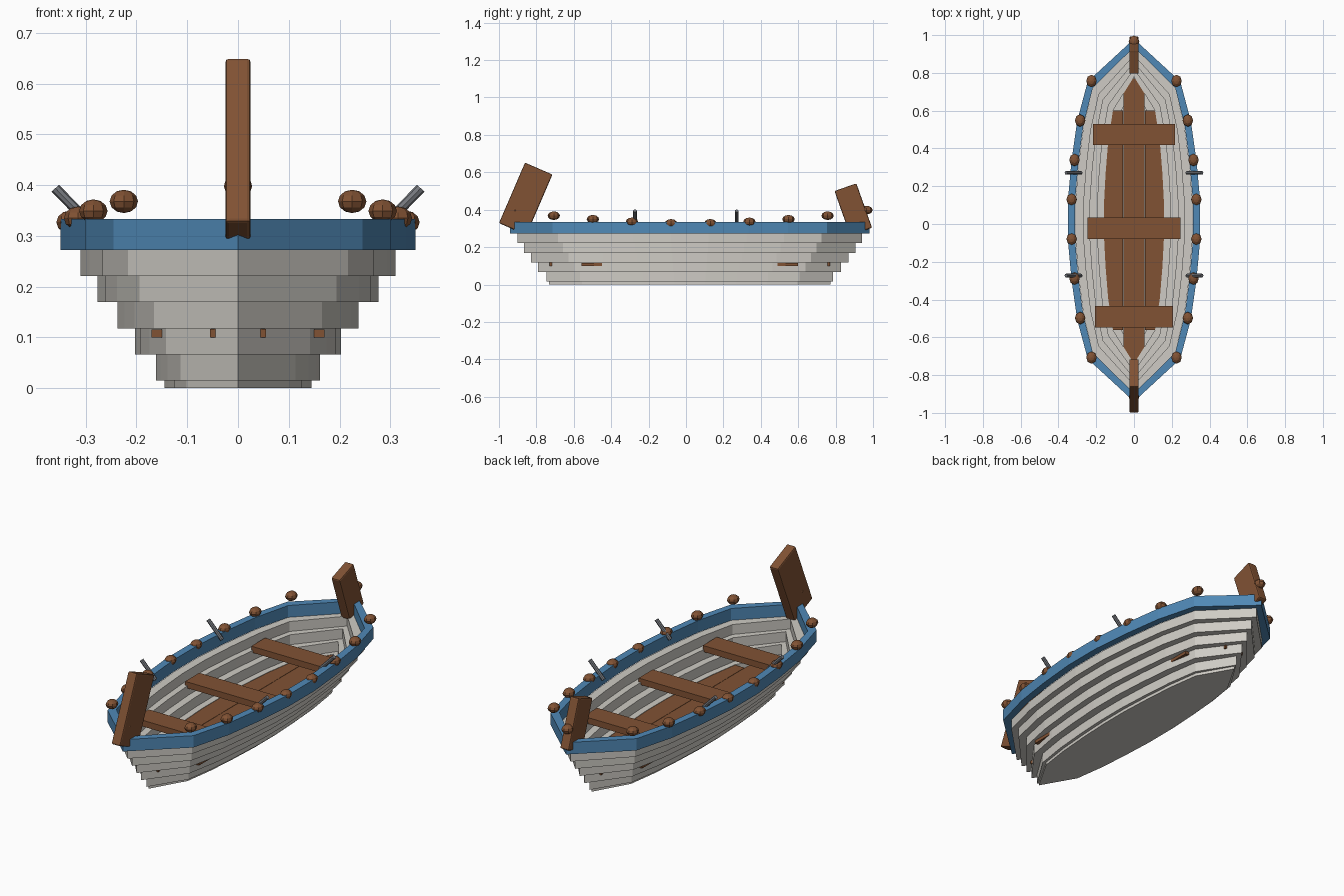
import bpy, bmesh, math
from mathutils import Matrix, Vector

if "Cube" in bpy.data.objects:
    bpy.data.objects.remove(bpy.data.objects["Cube"])


def material(name, rgb):
    m = bpy.data.materials.new(name)
    m.diffuse_color = (*rgb, 1)
    m.use_nodes = True
    m.node_tree.nodes["Principled BSDF"].inputs["Base Color"].default_value = m.diffuse_color
    return m


HULL = material("weathered white", (0.62, 0.60, 0.555))
BLUE = material("rim blue", (0.08, 0.25, 0.47))
WOOD = material("brown wood", (0.22, 0.085, 0.034))
METAL = material("grey metal", (0.18, 0.19, 0.21))

MID = 0.02  # the hull centre is slightly behind the origin


def finish(name, bm, mat):
    bmesh.ops.recalc_face_normals(bm, faces=bm.faces)
    me = bpy.data.meshes.new(name)
    bm.to_mesh(me)
    bm.free()
    me.materials.append(mat)
    ob = bpy.data.objects.new(name, me)
    bpy.context.collection.objects.link(ob)
    return ob


# Half outline of the boat seen from above, as fractions of half width / length
HALF = [(0, 1), (0.70, 0.765), (0.86, 0.547), (0.945, 0.328), (1, 0.109)]
RIGHT = HALF + [(x, -y) for x, y in reversed(HALF)]
OUTLINE = RIGHT + [(-x, y) for x, y in reversed(RIGHT[1:-1])]


def loop(bm, w, l, z):
    return [bm.verts.new((x * w, MID + y * l, z)) for x, y in OUTLINE]


def ring(name, w, l, z0, z1, t, mat):
    bm = bmesh.new()
    loops = [loop(bm, w, l, z0), loop(bm, w, l, z1),
             loop(bm, w - t, l - t * 1.15, z1), loop(bm, w - t, l - t * 1.15, z0)]
    n = len(OUTLINE)
    for a, b in zip(loops, loops[1:] + loops[:1]):
        for i in range(n):
            j = (i + 1) % n
            bm.faces.new((a[i], a[j], b[j], b[i]))
    return finish(name, bm, mat)


def box(name, lo, hi, mat, bevel=0.0):
    lo, hi = Vector(lo), Vector(hi)
    bm = bmesh.new()
    bmesh.ops.create_cube(bm, size=1)
    for v in bm.verts:
        v.co = Vector([c * s for c, s in zip(v.co, hi - lo)]) + (lo + hi) / 2
    ob = finish(name, bm, mat)
    if bevel:
        mod = ob.modifiers.new("soft edges", 'BEVEL')
        mod.width, mod.segments = bevel, 2
    return ob


# Hull: bottom board and five stepped strakes, topped by the blue rim
bm = bmesh.new()
low, high = loop(bm, 0.145, 0.752, 0), loop(bm, 0.145, 0.752, 0.05)
bm.faces.new(low)
bm.faces.new(high)
for i in range(len(low)):
    j = (i + 1) % len(low)
    bm.faces.new((low[i], low[j], high[j], high[i]))
finish("hull_bottom", bm, HULL)

STRAKES = [(0.162, 0.767), (0.203, 0.81), (0.237, 0.848), (0.277, 0.885), (0.31, 0.922)]
for i, (w, l) in enumerate(STRAKES):
    z = 0.0155 + i * 0.0513
    ring(f"strake_{i + 1}", w, l, z, z + 0.0513, 0.044, HULL)
ring("rim", 0.35, 0.96, 0.272, 0.333, 0.038, BLUE)

# Floor boards
box("floor_board_centre", (-0.055, -0.73, 0.1), (0.055, 0.77, 0.117), WOOD)
for s, side in ((1, "right"), (-1, "left")):
    xs = sorted((s * 0.058, s * 0.17))
    box(f"floor_board_{side}", (xs[0], -0.56, 0.1), (xs[1], 0.6, 0.116), WOOD)

# Seats: half width, y start, y end
for name, w, y0, y1 in (("front", 0.207, -0.547, -0.433), ("middle", 0.246, -0.08, 0.035),
                        ("back", 0.216, 0.417, 0.53)):
    box(f"seat_{name}", (-w, y0, 0.208), (w, y1, 0.24), WOOD)


# Leaning stem and stern posts: outer lower corner, size along depth and height, lean
def post(name, y, z, depth, height, lean):
    ob = box(name, (-0.025, 0, 0), (0.025, depth, height), WOOD, 0.007)
    ob.matrix_world = Matrix.Translation((0, y, z)) @ Matrix.Rotation(lean, 4, 'X')


post("bow_post", -1.0, 0.328, 0.16, 0.352, math.radians(-23.3))
post("stern_post", 0.878, 0.262, 0.124, 0.252, math.radians(19.5))


# Faceted knobs along the rim, rising towards the ends
def knob(name, x, y, z):
    bm = bmesh.new()
    bmesh.ops.create_uvsphere(bm, u_segments=8, v_segments=6, radius=1)
    for v in bm.verts:
        v.co = Vector((x + v.co.x * 0.028, y + v.co.y * 0.033, z + v.co.z * 0.023))
    finish(name, bm, WOOD)


knob("knob_bow", 0, -0.915, 0.398)
knob("knob_stern", 0, 0.965, 0.398)
for s, side in ((1, "right"), (-1, "left")):
    for i, (x, z) in enumerate(((0.33, 0.327), (0.315, 0.335), (0.285, 0.349), (0.225, 0.368))):
        d = 0.105 + 0.209 * i
        knob(f"knob_{side}_back_{i + 1}", s * x, 0.025 + d, z)
        knob(f"knob_{side}_front_{i + 1}", s * x, 0.025 - d, z)

    # Slanted oar pins
    for end, y in (("front", -0.273), ("back", 0.271)):
        a, b = Vector((s * 0.28, y, 0.312)), Vector((s * 0.36, y, 0.394))
        bm = bmesh.new()
        bmesh.ops.create_cone(bm, cap_ends=True, segments=8, radius1=0.01, radius2=0.01,
                              depth=(b - a).length)
        turn = (b - a).to_track_quat('Z', 'Y').to_matrix().to_4x4()
        bm.transform(Matrix.Translation((a + b) / 2) @ turn)
        finish(f"oar_pin_{side}_{end}", bm, METAL)
